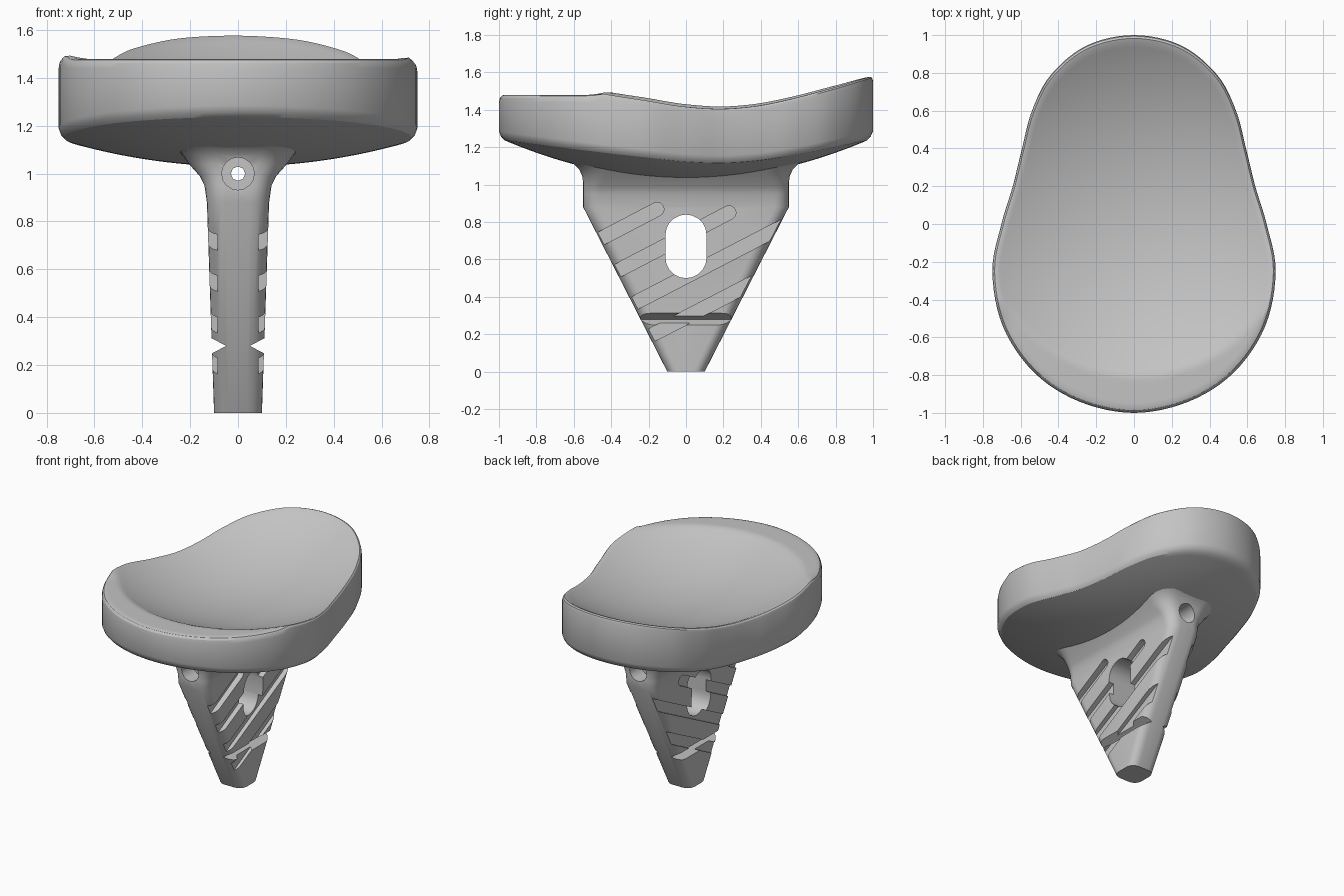
import bpy, bmesh, math
from mathutils import Vector

cube = bpy.data.objects.get("Cube")
if cube:
    bpy.data.objects.remove(cube)

grey = bpy.data.materials.new("plain grey")
grey.use_nodes = True
GREY = (0.55, 0.55, 0.55, 1)
grey.diffuse_color = GREY
grey.node_tree.nodes["Principled BSDF"].inputs["Base Color"].default_value = GREY


def loft(name, rings, cap_points=(None, None)):
    """Skin a stack of closed rings; ends become flat caps or fans to a point."""
    bm = bmesh.new()
    loops = [[bm.verts.new(p) for p in ring] for ring in rings]
    n = len(loops[0])
    for a, b in zip(loops, loops[1:]):
        for i in range(n):
            j = (i + 1) % n
            bm.faces.new((a[i], a[j], b[j], b[i]))
    for loop, tip in zip((loops[0], loops[-1]), cap_points):
        if tip is None:
            bm.faces.new(loop)
        else:
            centre = bm.verts.new(tip)
            for i in range(n):
                bm.faces.new((loop[i], loop[(i + 1) % n], centre))
    bmesh.ops.recalc_face_normals(bm, faces=bm.faces)
    mesh = bpy.data.meshes.new(name)
    bm.to_mesh(mesh)
    bm.free()
    mesh.materials.append(grey)
    obj = bpy.data.objects.new(name, mesh)
    bpy.context.collection.objects.link(obj)
    return obj


def smooth(obj, angle):
    bpy.ops.object.select_all(action='DESELECT')
    obj.select_set(True)
    bpy.context.view_layer.objects.active = obj
    bpy.ops.object.shade_smooth_by_angle(angle=math.radians(angle))


def closed_spline(points, steps):
    """Catmull-Rom curve through a closed list of points."""
    out, n = [], len(points)
    for i in range(n):
        a, b, c, d = (Vector(points[(i + k) % n]) for k in (-1, 0, 1, 2))
        for s in range(steps):
            t = s / steps
            out.append(0.5 * (2 * b + (c - a) * t + (2 * a - 5 * b + 4 * c - d) * t ** 2
                              + (3 * b - a - 3 * c + d) * t ** 3))
    return out


# Seat: pear outline with a spherical dish, flat front lip and bowed underside
half = [(0.29, -0.94), (0.53, -0.785), (0.695, -0.54), (0.75, -0.25), (0.702, 0),
        (0.642, 0.2), (0.593, 0.4), (0.54, 0.6), (0.44, 0.79), (0.25, 0.945)]
outline = closed_spline([(0, -1)] + half + [(0, 1)] + [(-x, y) for x, y in reversed(half)], 6)
CENTRE = Vector((0, -0.1))
DISH_RADIUS = 1.8


def top_z(x, y):
    dish = 1.29 + DISH_RADIUS - math.sqrt(DISH_RADIUS ** 2 - x * x - y * y) - 0.01 * x
    lip = 1.48 + 0.2 * max(0, y + 0.5)
    return min(dish, lip)


def under_z(x, y):
    return 1.03 + 0.22 * y * y + 0.2 * x * x


def seat_ring(scale, height, drop=0):
    flat = [CENTRE + (p - CENTRE) * scale for p in outline]
    return [(p.x, p.y, height(p.x, p.y) + drop) for p in flat]


STEPS = 36
RIM = 0.968
scales = [RIM * k / STEPS for k in range(1, STEPS + 1)]
rings = [seat_ring(s, under_z) for s in scales]
rings += [seat_ring(0.988, under_z, 0.012), seat_ring(1, under_z, 0.035)]
rings += [seat_ring(1, top_z, -0.04), seat_ring(0.995, top_z, -0.018), seat_ring(0.984, top_z, -0.005)]
rings += [seat_ring(s, top_z) for s in reversed(scales)]
seat = loft("seat", rings, ((*CENTRE, under_z(*CENTRE)), (*CENTRE, top_z(*CENTRE))))
smooth(seat, 25)


# Stem: tapered rounded blade flaring into the seat
def stem_ring(z, hx, hy):
    r = 0.6 * hx
    ring = []
    for q, (sx, sy) in enumerate(((1, 1), (-1, 1), (-1, -1), (1, -1))):
        for k in range(7):
            a = math.pi / 2 * (q + k / 6)
            ring.append((sx * (hx - r) + r * math.cos(a), sy * (hy - r) + r * math.sin(a), z))
    return ring


levels = [(0, 0.1, 0.1), (0.88, 0.13, 0.55), (0.95, 0.14, 0.55), (0.99, 0.16, 0.55),
          (1.04, 0.205, 0.553), (1.08, 0.235, 0.57), (1.11, 0.265, 0.6), (1.14, 0.3, 0.64)]
stem = loft("stem", [stem_ring(*level) for level in levels])


# Cutters for the stem
def stadium(p, q, r):
    """Rounded slot outline in the side plane from p to q."""
    p, q = Vector(p), Vector(q)
    d = q - p
    base = math.atan2(d.y, d.x)
    pts = []
    for centre, start in ((q, base - math.pi / 2), (p, base + math.pi / 2)):
        for k in range(11):
            a = start + math.pi * k / 10
            pts.append(centre + r * Vector((math.cos(a), math.sin(a))))
    return pts


def cut_side(points, x0, x1):
    cutters.append(loft("cutter", [[(x, p[0], p[1]) for p in points] for x in (x0, x1)]))


def cut_bore(r, y0, y1, sides):
    turn = [2 * math.pi * k / sides for k in range(sides)]
    cutters.append(loft("cutter", [[(r * math.cos(a), y, 1 + r * math.sin(a)) for a in turn]
                                   for y in (y0, y1)]))


cutters = []
# Window through the blade
cut_side(stadium((0, 0.61), (0, 0.73), 0.11), -0.5, 0.5)
# Sloped grooves and the V notch on both flanks
grooves = [((-0.65, 0.61), (-0.155, 0.868)), ((-0.6, 0.418), (0.23, 0.85)),
           ((-0.5, 0.25), (0.65, 0.845)), ((-0.4, 0.084), (0.6, 0.6))]
for side in (1, -1):
    for start, end in grooves:
        cut_side(stadium(start, end, 0.037), side * 0.085, side * 0.5)
    notch = [(0.05, 0.28), (0.17, 0.344), (0.17, 0.216)]
    cutters.append(loft("cutter", [[(side * x, y, z) for x, z in notch] for y in (-0.5, 0.5)]))
# Bolt hole with a counterbore at each end
cut_bore(0.03, -1, 1, 8)
for side in (1, -1):
    cut_bore(0.068, side * 0.43, side, 16)

bpy.context.view_layer.objects.active = stem
for cutter in cutters:
    cutter.hide_render = True
    mod = stem.modifiers.new("cut", 'BOOLEAN')
    mod.operation = 'DIFFERENCE'
    mod.solver = 'EXACT'
    mod.object = cutter
    bpy.ops.object.modifier_apply(modifier=mod.name)
for cutter in cutters:
    bpy.data.objects.remove(cutter)
smooth(stem, 30)
